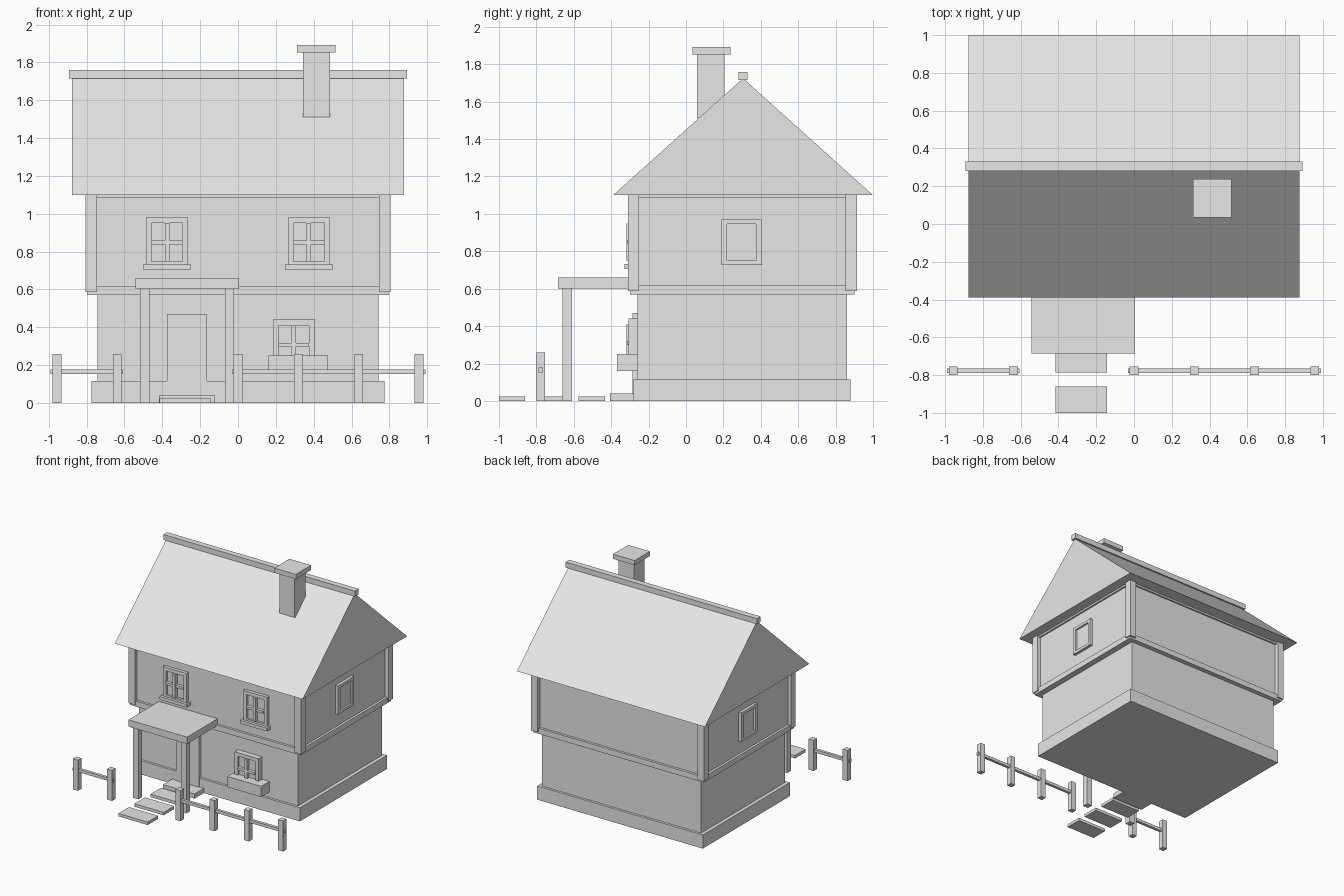
import bpy

cube = bpy.data.objects.get("Cube")
if cube:
    bpy.data.objects.remove(cube)

grey = bpy.data.materials.new("plain_grey")
grey.use_nodes = True
grey.diffuse_color = (0.8, 0.8, 0.8, 1)
grey.node_tree.nodes["Principled BSDF"].inputs["Base Color"].default_value = (0.8, 0.8, 0.8, 1)


def add_mesh(name, verts, faces):
    mesh = bpy.data.meshes.new(name)
    mesh.from_pydata(verts, [], faces)
    mesh.materials.append(grey)
    obj = bpy.data.objects.new(name, mesh)
    bpy.context.collection.objects.link(obj)
    return obj


def prism(name, profile, x0, x1):
    """Extrude a (y, z) profile, listed counter-clockwise, from x0 to x1."""
    n = len(profile)
    verts = [(x, y, z) for x in (x0, x1) for y, z in profile]
    faces = [tuple(reversed(range(n))), tuple(range(n, 2 * n))]
    faces += [(i, (i + 1) % n, (i + 1) % n + n, i + n) for i in range(n)]
    return add_mesh(name, verts, faces)


def box(name, x, y, z):
    """Box from (min, max) pairs."""
    (y0, y1), (z0, z1) = y, z
    return prism(name, [(y0, z0), (y1, z0), (y1, z1), (y0, z1)], *x)


def around(centre, width):
    return (centre - width / 2, centre + width / 2)


# House body
box("foundation", (-0.773, 0.773), (-0.28, 0.88), (0, 0.115))
box("lower_walls", (-0.743, 0.743), (-0.26, 0.86), (0.1, 0.58))
box("upper_walls", (-0.775, 0.775), (-0.28, 0.88), (0.57, 1.11))
box("floor_beam", (-0.795, 0.795), (-0.3, 0.9), (0.57, 0.617))
box("top_beam", (-0.79, 0.79), (-0.295, 0.895), (1.085, 1.11))
for side, x in (("right", -0.775), ("left", 0.775)):
    for end, y in (("front", -0.28), ("back", 0.883)):
        box(f"{end}_{side}_corner_post", around(x, 0.06), around(y, 0.06), (0.587, 1.105))

# Roof and chimney
prism("roof", [(-0.39, 1.1), (1.0, 1.1), (0.305, 1.725)], -0.877, 0.877)
box("ridge_beam", (-0.893, 0.893), (0.28, 0.33), (1.715, 1.76))
box("chimney", (0.343, 0.487), (0.06, 0.205), (1.512, 1.86))
box("chimney_cap", (0.313, 0.515), (0.035, 0.238), (1.853, 1.893))


# Front windows: four frame bars, recessed pane and a crossbar
def front_window(name, cx, wall, z0):
    z1 = z0 + 0.25
    back = (-0.307, wall + 0.01)
    for side, s in (("right", -1), ("left", 1)):
        box(f"{name}_{side}_frame", around(cx + s * 0.096, 0.03), back, (z0, z1))
    box(f"{name}_bottom_frame", around(cx, 0.162), back, (z0, z0 + 0.018))
    box(f"{name}_top_frame", around(cx, 0.162), back, (z1 - 0.03, z1))
    box(f"{name}_pane", around(cx, 0.17), (-0.29, wall + 0.01), (z0 + 0.01, z1 - 0.02))
    box(f"{name}_upright_bar", around(cx, 0.024), (-0.318, wall), (z0 + 0.018, z1 - 0.03))
    box(f"{name}_cross_bar", around(cx, 0.162), (-0.316, wall), around(z0 + 0.118, 0.02))


for name, cx in (("right_upper_window", -0.375), ("left_upper_window", 0.375)):
    front_window(name, cx, -0.28, 0.73)
    box(name + "_sill", around(cx, 0.252), (-0.33, -0.27), (0.705, 0.732))
front_window("ground_window", 0.295, -0.26, 0.19)
box("flower_box", (0.16, 0.475), (-0.37, -0.25), (0.16, 0.25))

# Gable windows on both ends
for side, s in (("right", -1), ("left", 1)):
    deep = sorted((s * 0.77, s * 0.8))
    shallow = sorted((s * 0.77, s * 0.785))
    for y in (0.205, 0.39):
        box(f"{side}_gable_window_upright", deep, around(y, 0.03), (0.727, 0.97))
    for z in (0.738, 0.957):
        box(f"{side}_gable_window_rail", deep, (0.22, 0.375), around(z, 0.024))
    box(f"{side}_gable_window_pane", shallow, (0.21, 0.385), (0.74, 0.955))

# Door, canopy and stepping stones
box("door", (-0.375, -0.165), (-0.287, -0.25), (0.03, 0.47))
box("canopy", (-0.542, 0.005), (-0.685, -0.26), (0.602, 0.66))
for side, x in (("right", -0.492), ("left", -0.045)):
    box(f"canopy_{side}_post", around(x, 0.05), around(-0.635, 0.05), (0, 0.61))
box("doorstep", (-0.418, -0.122), (-0.405, -0.27), (0, 0.04))
for i in range(3):
    box("stepping_stone", (-0.415, -0.142), around(-0.93 + i * 0.213, 0.14), (0, 0.025))

# Front fence, with a gap at the path
for x in (-0.957, -0.638, 0, 0.319, 0.638, 0.957):
    box("fence_post", around(x, 0.046), around(-0.777, 0.046), (0, 0.258))
box("fence_right_rail", (-0.99, -0.607), around(-0.777, 0.024), (0.153, 0.178))
box("fence_left_rail", (-0.032, 0.99), around(-0.777, 0.024), (0.153, 0.178))
